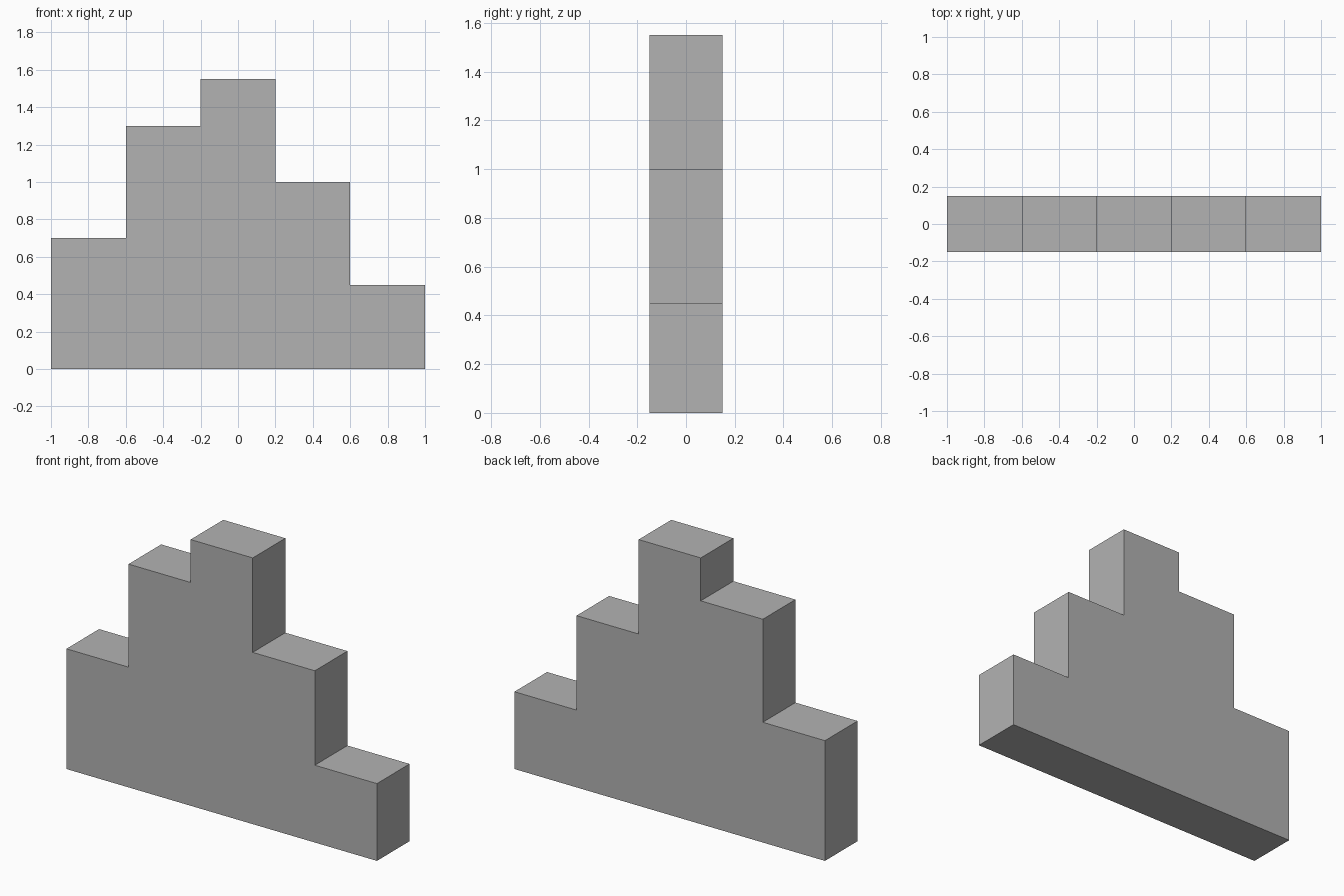
import bpy
import bmesh

cube = bpy.data.objects.get("Cube")
if cube:
    bpy.data.objects.remove(cube, do_unlink=True)

grey = bpy.data.materials.new("plain grey")
grey.use_nodes = True
colour = (0.448, 0.448, 0.448, 1)
grey.diffuse_color = colour
grey.node_tree.nodes["Principled BSDF"].inputs["Base Color"].default_value = colour

# Step heights from the right end to the left end, all equally wide
heights = [0.7, 1.3, 1.55, 1.0, 0.45]
width = 2 / len(heights)
depth = 0.3

# Stepped outline: two top corners for each step, closed along the ground
outline = [(-1, 0)]
for i, height in enumerate(heights):
    left = -1 + i * width
    outline += [(left, height), (left + width, height)]
outline.append((1, 0))

# Extrude the outline from front to back into one solid block
bm = bmesh.new()
front = bm.faces.new([bm.verts.new((x, -depth / 2, z)) for x, z in outline])
back = bmesh.ops.extrude_face_region(bm, geom=[front], use_keep_orig=True)
verts = [v for v in back["geom"] if isinstance(v, bmesh.types.BMVert)]
bmesh.ops.translate(bm, verts=verts, vec=(0, depth, 0))
bmesh.ops.recalc_face_normals(bm, faces=bm.faces)

mesh = bpy.data.meshes.new("stepped_block")
bm.to_mesh(mesh)
bm.free()
mesh.materials.append(grey)
block = bpy.data.objects.new("stepped_block", mesh)
bpy.context.collection.objects.link(block)
